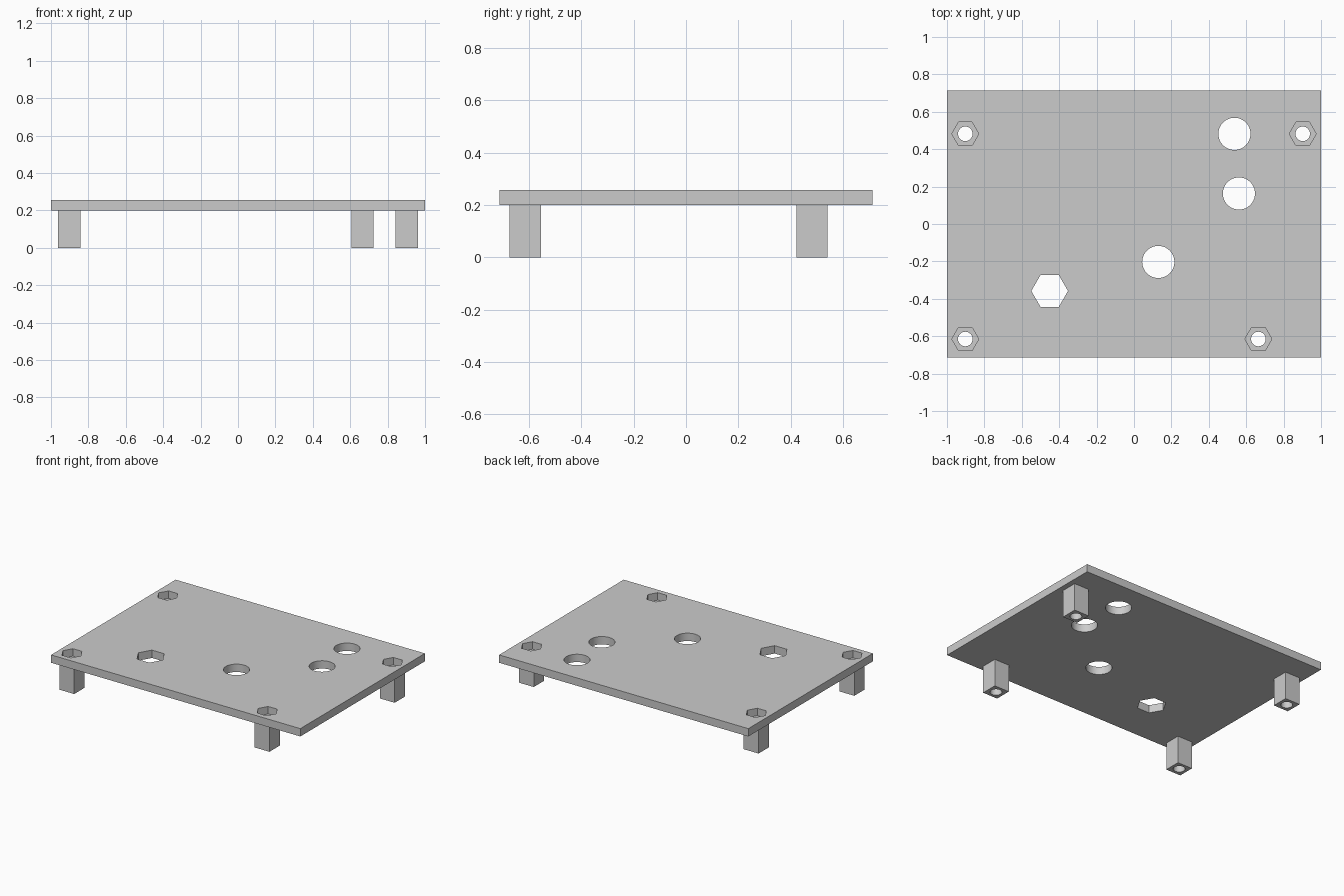
import bpy, math

if "Cube" in bpy.data.objects:
    bpy.data.objects.remove(bpy.data.objects["Cube"])

PLATE_Z, TOP_Z = 0.20, 0.257
LEG_W = 0.119
LEGS = {"front_left_leg": (-0.902, -0.615), "front_right_leg": (0.665, -0.615),
        "back_left_leg": (-0.902, 0.482), "back_right_leg": (0.902, 0.482)}
ROUND_HOLES = [(0.537, 0.482), (0.561, 0.163), (0.13, -0.203)]
HEX_HOLE = (-0.451, -0.358)

cutters = bpy.data.collections.new("cutters")
bpy.context.scene.collection.children.link(cutters)


def box(name, x, y, sx, sy, z0, z1):
    bpy.ops.mesh.primitive_cube_add(size=1, location=(x, y, (z0 + z1) / 2))
    ob = bpy.context.object
    ob.name = name
    ob.scale = (sx, sy, z1 - z0)
    bpy.ops.object.transform_apply(location=False, rotation=False, scale=True)
    return ob


def cutter(name, xy, radius, z0, z1, sides=48):
    bpy.ops.mesh.primitive_cylinder_add(vertices=sides, radius=radius, depth=z1 - z0,
                                        location=(*xy, (z0 + z1) / 2))
    ob = bpy.context.object
    ob.name = name
    # put a hexagon corner on the x axis
    ob.rotation_euler.z = math.pi / 2
    ob.hide_render = True
    for col in list(ob.users_collection):
        col.objects.unlink(ob)
    cutters.objects.link(ob)
    return ob


def cut(ob, tools):
    for tool in tools:
        mod = ob.modifiers.new(tool.name, 'BOOLEAN')
        mod.operation = 'DIFFERENCE'
        mod.solver = 'EXACT'
        mod.object = tool
    bpy.ops.object.select_all(action='DESELECT')
    ob.select_set(True)
    bpy.context.view_layer.objects.active = ob
    bpy.ops.object.convert(target='MESH')
    bpy.ops.object.shade_smooth_by_angle(angle=math.radians(30))


# Flat plate and its square legs
plate = box("plate", 0, 0, 2.0, 1.428, PLATE_Z, TOP_Z)
legs = {n: box(n, *xy, LEG_W, LEG_W, 0, PLATE_Z) for n, xy in LEGS.items()}

# Large openings through the plate
plate_tools = [cutter("round_hole", xy, 0.086, 0.1, 0.4) for xy in ROUND_HOLES]
plate_tools.append(cutter("hex_hole", HEX_HOLE, 0.098, 0.1, 0.4, 6))

# Screw bores through plate and legs, with hexagonal nut pockets on top
for name, xy in LEGS.items():
    bore = cutter("screw_bore", xy, 0.039, -0.1, 0.4, 32)
    pocket = cutter("nut_pocket", xy, 0.072, 0.203, 0.4, 6)
    plate_tools += [bore, pocket]
    cut(legs[name], [bore])
cut(plate, plate_tools)

# Remove the used cutters
for ob in list(cutters.objects):
    bpy.data.objects.remove(ob)
bpy.data.collections.remove(cutters)
